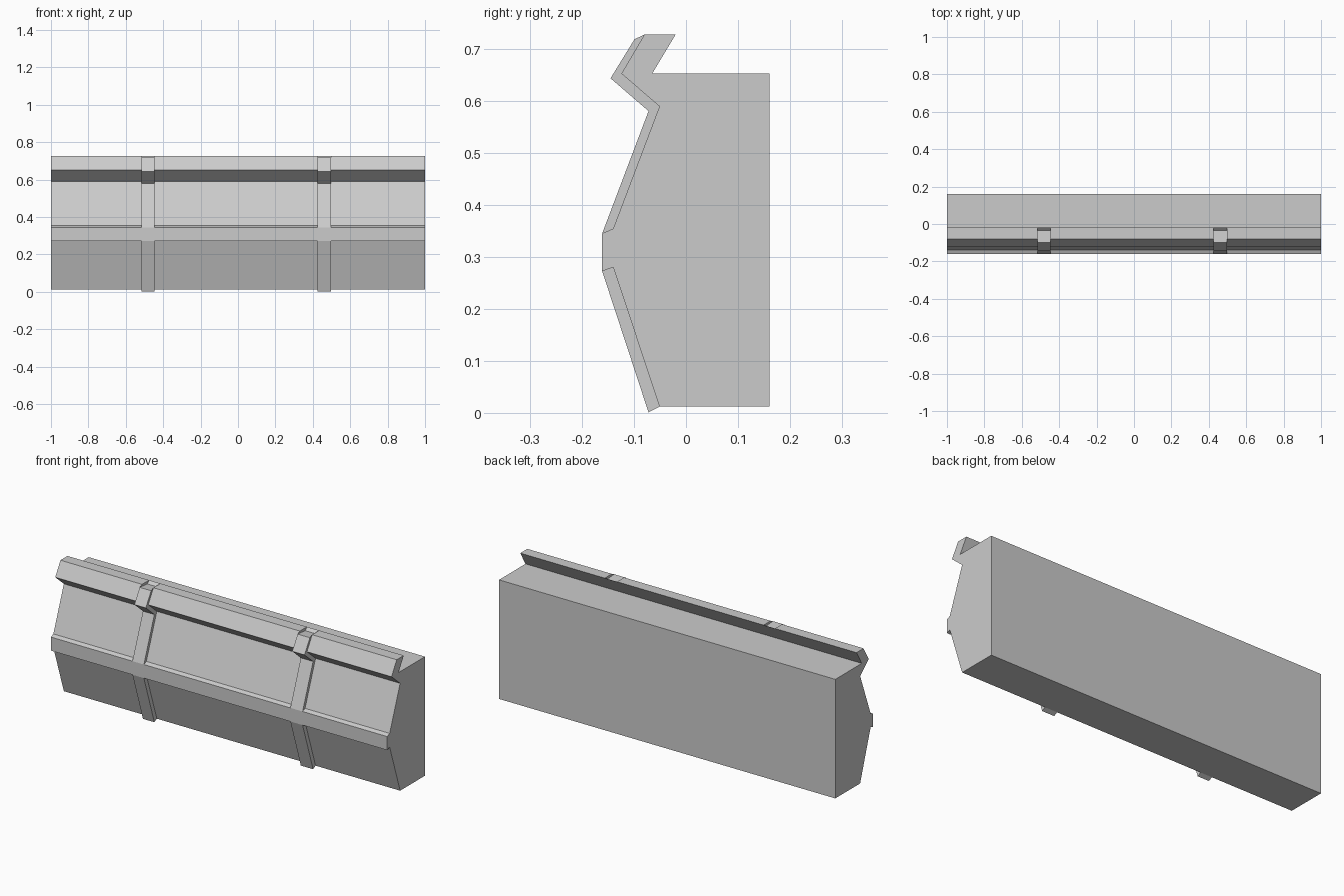
import bpy, bmesh

if "Cube" in bpy.data.objects:
    bpy.data.objects.remove(bpy.data.objects["Cube"])

# Matching (y, z) cross-sections: plain wall panel and raised rib
PANEL = [(.16, .012), (.16, .652), (-.065, .652), (-.02, .727), (-.035, .727),
         (-.08, .727), (-.124, .652), (-.051, .589), (-.14, .354), (-.161, .345),
         (-.161, .272), (-.14, .28), (-.051, .012), (-.051, .012)]
RIB = [(.16, .012), (.16, .652), (-.065, .652), (-.02, .727), (-.035, .712),
       (-.099, .718), (-.145, .643), (-.072, .58), (-.161, .345), (-.161, .345),
       (-.161, .272), (-.161, .272), (-.072, .001), (-.051, .012)]
RIB_SPANS = [(-.515, -.447), (.424, .497)]

# Stations along the length, stepping abruptly at each rib side
stations = [(-1, PANEL)]
for x0, x1 in RIB_SPANS:
    stations += [(x0, PANEL), (x0, RIB), (x1, RIB), (x1, PANEL)]
stations.append((1, PANEL))


def loft(name, stations):
    bm = bmesh.new()
    rings = [[bm.verts.new((x, y, z)) for y, z in prof] for x, prof in stations]
    n = len(rings[0])
    for a, b in zip(rings, rings[1:]):
        for i in range(n):
            j = (i + 1) % n
            bm.faces.new((a[i], a[j], b[j], b[i]))
    bm.faces.new(rings[0][::-1])
    bm.faces.new(rings[-1])
    # Collapse the zero-width parts of the rib sides
    bmesh.ops.remove_doubles(bm, verts=bm.verts[:], dist=1e-5)
    bmesh.ops.recalc_face_normals(bm, faces=bm.faces[:])
    mesh = bpy.data.meshes.new(name)
    bm.to_mesh(mesh)
    bm.free()
    obj = bpy.data.objects.new(name, mesh)
    bpy.context.collection.objects.link(obj)
    return obj


# Wall section with hooked top lip, middle band and two ribs
loft("ribbed_wall_panel", stations)
